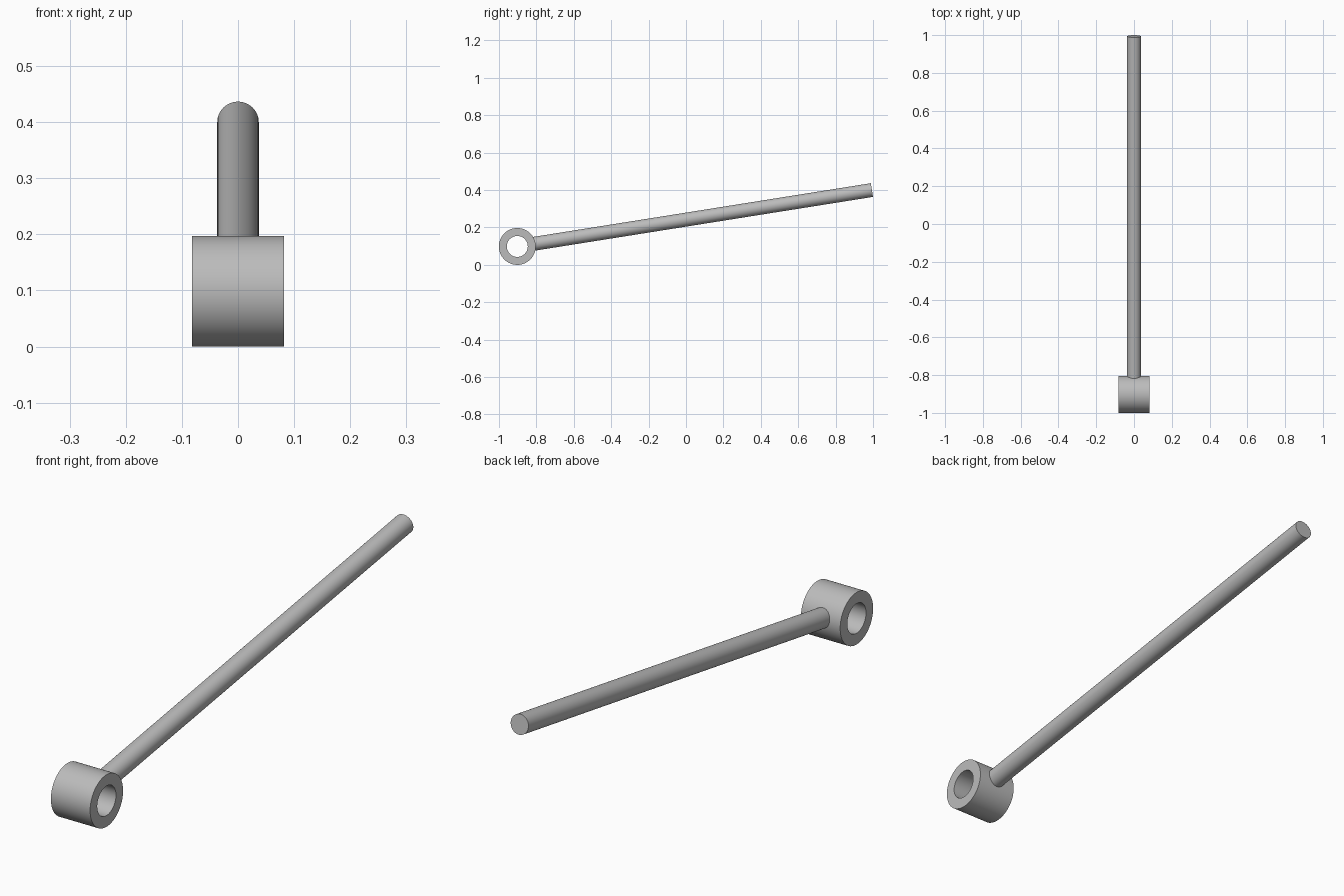
import bpy, bmesh, math
from mathutils import Matrix, Vector

cube = bpy.data.objects.get("Cube")
if cube:
    bpy.data.objects.remove(cube, do_unlink=True)

grey = bpy.data.materials.new("steel grey")
grey.use_nodes = True
colour = (0.5, 0.5, 0.5, 1)
grey.diffuse_color = colour
grey.node_tree.nodes["Principled BSDF"].inputs["Base Color"].default_value = colour

hub = Vector((0, -0.902, 0.0985))     # centre of the eye
tip = Vector((0, 0.994, 0.400))       # centre of the rod's free end
SIDES = 64


def finish(name, bm):
    bmesh.ops.recalc_face_normals(bm, faces=bm.faces)
    mesh = bpy.data.meshes.new(name)
    bm.to_mesh(mesh)
    bm.free()
    mesh.materials.append(grey)
    obj = bpy.data.objects.new(name, mesh)
    bpy.context.collection.objects.link(obj)
    bpy.ops.object.select_all(action='DESELECT')
    obj.select_set(True)
    bpy.context.view_layer.objects.active = obj
    bpy.ops.object.shade_smooth_by_angle(angle=math.radians(30))
    return obj


# Eye ring: a rectangular section swept around the x axis
outer, inner, half = 0.0985, 0.056, 0.082
bm = bmesh.new()
loop = [bm.verts.new((x, 0, r)) for x, r in
        ((-half, inner), (half, inner), (half, outer), (-half, outer))]
edges = [bm.edges.new((loop[i], loop[(i + 1) % 4])) for i in range(4)]
bmesh.ops.spin(bm, geom=loop + edges, cent=(0, 0, 0), axis=(1, 0, 0),
               angle=math.tau, steps=SIDES, use_merge=True)
bmesh.ops.remove_doubles(bm, verts=bm.verts, dist=0.0001)
finish("eye_ring", bm).location = hub

# Rod: starts inside the ring wall and slopes up to the free end
direction = (tip - hub).normalized()
start = hub + direction * 0.075
bm = bmesh.new()
bmesh.ops.create_cone(bm, cap_ends=True, segments=SIDES, radius1=0.037,
                      radius2=0.037, depth=(tip - start).length)
rod = finish("rod", bm)
rod.location = (start + tip) / 2
rod.rotation_euler = direction.to_track_quat('Z', 'Y').to_euler()
